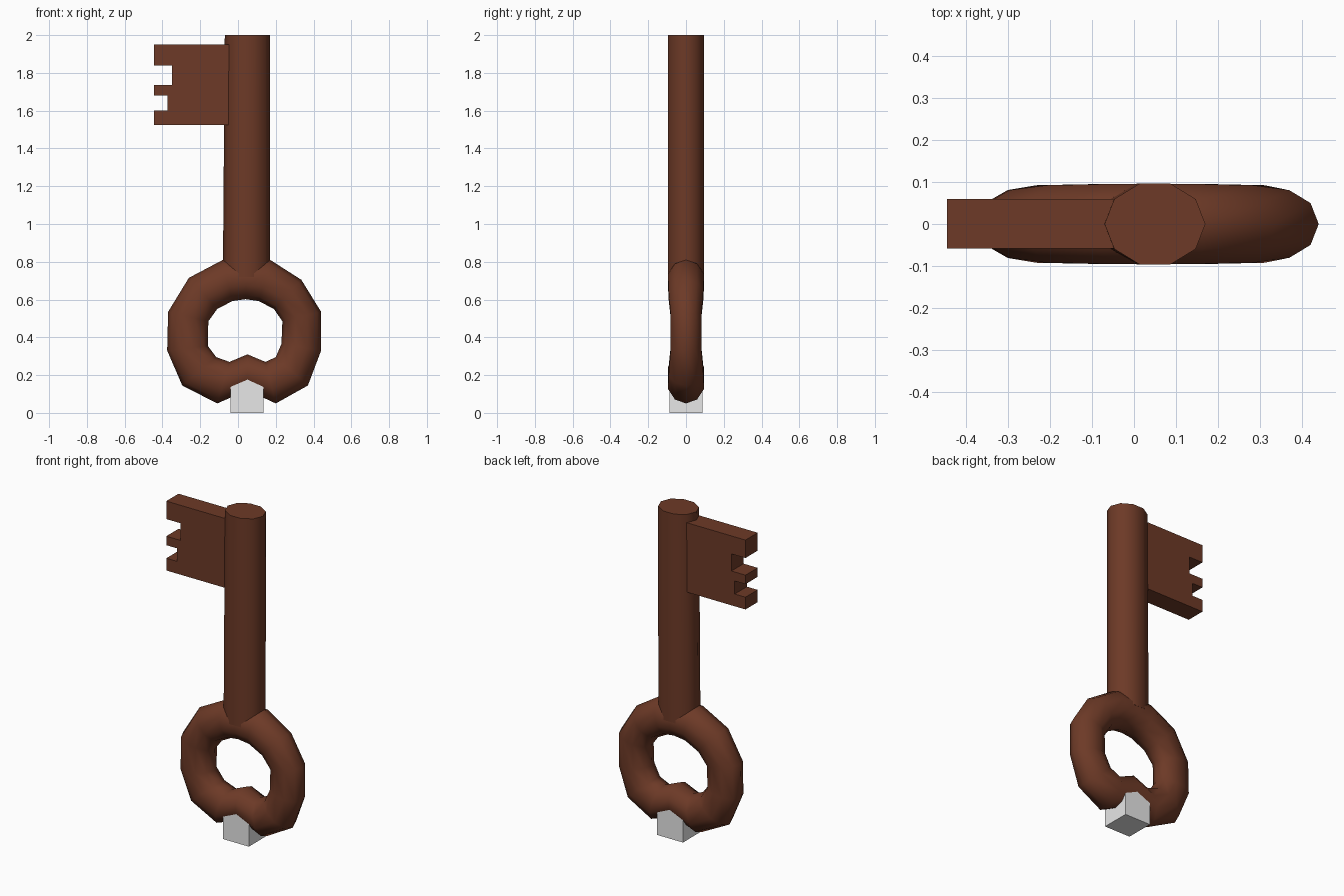
import bpy, math

if "Cube" in bpy.data.objects:
    bpy.data.objects.remove(bpy.data.objects["Cube"])


def material(name, rgb):
    m = bpy.data.materials.new(name)
    m.diffuse_color = (*rgb, 1)
    m.use_nodes = True
    m.node_tree.nodes["Principled BSDF"].inputs["Base Color"].default_value = m.diffuse_color
    return m


brown = material("rust_brown", (0.153, 0.042, 0.020))
grey = material("light_grey", (0.8, 0.8, 0.8))
SIDES = 10


def make(name, verts, faces, mat, angle=None):
    me = bpy.data.meshes.new(name)
    me.from_pydata(verts, [], faces)
    me.materials.append(mat)
    ob = bpy.data.objects.new(name, me)
    bpy.context.collection.objects.link(ob)
    bpy.ops.object.select_all(action='DESELECT')
    bpy.context.view_layer.objects.active = ob
    ob.select_set(True)
    # consistent outward normals
    bpy.ops.object.mode_set(mode='EDIT')
    bpy.ops.mesh.select_all(action='SELECT')
    bpy.ops.mesh.normals_make_consistent(inside=False)
    bpy.ops.object.mode_set(mode='OBJECT')
    if angle:
        bpy.ops.object.shade_smooth_by_angle(angle=math.radians(angle))
    return ob


def bridge(a, b):
    """Quads between ring number a and ring number b."""
    return [(a * SIDES + j, a * SIDES + (j + 1) % SIDES,
             b * SIDES + (j + 1) % SIDES, b * SIDES + j) for j in range(SIDES)]


# Bow: ten-sided tube through (outer x, z, inner x, z, half depth) sections
sections = [
    (0.05, 0.815, 0.04, 0.602, 0.100), (0.17, 0.81, 0.11, 0.592, 0.100),
    (0.335, 0.705, 0.19, 0.55, 0.097), (0.44, 0.535, 0.235, 0.485, 0.085),
    (0.44, 0.33, 0.23, 0.365, 0.085), (0.37, 0.145, 0.20, 0.295, 0.097),
    (0.20, 0.05, 0.145, 0.27, 0.100), (0.05, 0.12, 0.05, 0.31, 0.100),
    (-0.11, 0.05, -0.045, 0.27, 0.100), (-0.295, 0.145, -0.115, 0.295, 0.097),
    (-0.375, 0.33, -0.16, 0.355, 0.085), (-0.37, 0.535, -0.157, 0.485, 0.085),
    (-0.26, 0.715, -0.11, 0.55, 0.097), (-0.08, 0.81, -0.03, 0.592, 0.100),
]
verts, faces = [], []
for i, (ox, oz, ix, iz, d) in enumerate(sections):
    for j in range(SIDES):
        t = 2 * math.pi * j / SIDES
        k = (1 + math.cos(t)) / 2
        verts.append((ix + (ox - ix) * k, d * math.sin(t), iz + (oz - iz) * k))
    faces += bridge(i, (i + 1) % len(sections))
make("bow_ring", verts, faces, brown, 80)

# Shaft: ten-sided, slightly wider at the bow
verts, faces = [], []
for cx, rx, z in ((0.045, 0.125, 0.72), (0.05, 0.12, 2.0)):
    for j in range(SIDES):
        t = 2 * math.pi * j / SIDES
        verts.append((cx + rx * math.cos(t), 0.101 * math.sin(t), z))
faces = bridge(0, 1) + [tuple(range(SIDES)), tuple(range(SIDES, 2 * SIDES))]
make("shaft", verts, faces, brown, 60)

# Bit: notched profile extruded along y
profile = [(0.02, 1.95), (-0.445, 1.95), (-0.445, 1.84), (-0.35, 1.84),
           (-0.35, 1.735), (-0.445, 1.735), (-0.445, 1.68), (-0.372, 1.68),
           (-0.372, 1.6), (-0.445, 1.6), (-0.445, 1.525), (0.02, 1.525)]
n = len(profile)
verts = [(x, y, z) for y in (-0.058, 0.06) for x, z in profile]
faces = [(i, (i + 1) % n, n + (i + 1) % n, n + i) for i in range(n)]
faces += [tuple(range(n)), tuple(range(n, 2 * n))]
make("key_bit", verts, faces, brown)

# Foot: small block under the kink of the bow
bpy.ops.mesh.primitive_cube_add(size=0.176, location=(0.047, 0, 0.088))
foot = bpy.context.object
foot.name = "foot_block"
foot.data.materials.append(grey)
